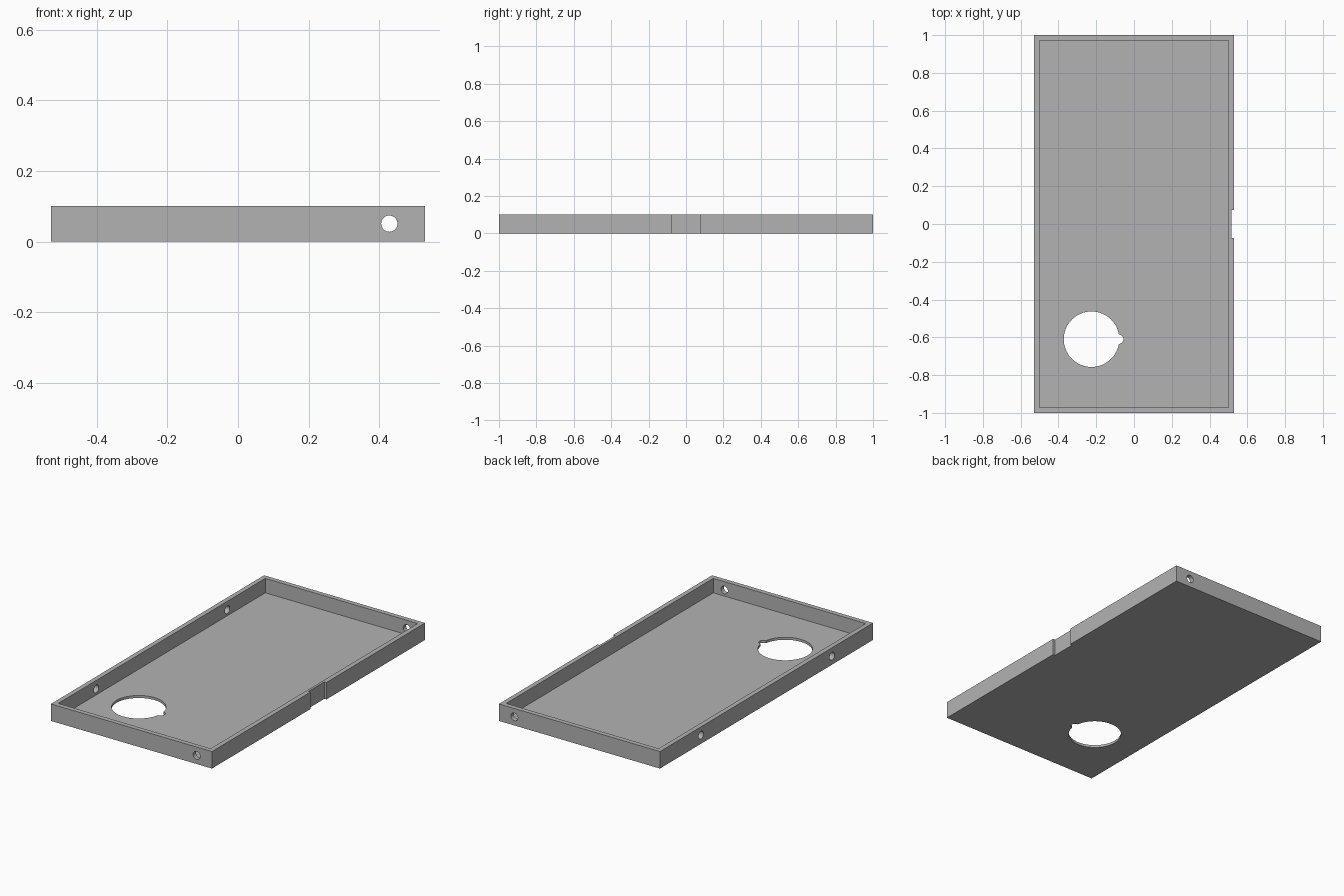
import bpy
from math import pi

default = bpy.data.objects.get("Cube")
if default:
    bpy.data.objects.remove(default, do_unlink=True)

HALF_X, HALF_Y, HEIGHT = 0.529, 1.0, 0.101
WALL, FLOOR = 0.028, 0.015
HOLE_Z, HOLE_R = 0.051, 0.023

grey = bpy.data.materials.new("mid grey")
grey.use_nodes = True
grey.diffuse_color = (0.45, 0.45, 0.45, 1)
grey.node_tree.nodes["Principled BSDF"].inputs["Base Color"].default_value = grey.diffuse_color


def box(name, low, high):
    centre = [(a + b) / 2 for a, b in zip(low, high)]
    bpy.ops.mesh.primitive_cube_add(size=1, location=centre)
    ob = bpy.context.object
    ob.name = name
    ob.scale = [b - a for a, b in zip(low, high)]
    bpy.ops.object.transform_apply(location=True, rotation=True, scale=True)
    return ob


def rod(name, centre, radius, length, rotation=(0, 0, 0), sides=32):
    bpy.ops.mesh.primitive_cylinder_add(vertices=sides, radius=radius, depth=length,
                                        location=centre, rotation=rotation)
    ob = bpy.context.object
    ob.name = name
    bpy.ops.object.transform_apply(location=True, rotation=True, scale=True)
    return ob


def cut(target, cutter):
    cutter.hide_render = True
    mod = target.modifiers.new(cutter.name, 'BOOLEAN')
    mod.operation = 'DIFFERENCE'
    mod.solver = 'EXACT'
    mod.object = cutter
    bpy.context.view_layer.objects.active = target
    bpy.ops.object.modifier_apply(modifier=mod.name)
    bpy.data.objects.remove(cutter, do_unlink=True)


# Shallow open tray
tray = box("shallow_tray", (-HALF_X, -HALF_Y, 0), (HALF_X, HALF_Y, HEIGHT))
cut(tray, box("tray_cavity", (WALL - HALF_X, WALL - HALF_Y, FLOOR),
              (HALF_X - WALL, HALF_Y - WALL, HEIGHT + 0.1)))

# Round floor opening with a small keyed lobe
cut(tray, rod("floor_opening", (-0.225, -0.61, 0), 0.147, 0.1, sides=64))
cut(tray, rod("opening_lobe", (-0.081, -0.61, 0), 0.025, 0.1))

# Screw holes in both end walls and in one long wall
for y in (-HALF_Y, HALF_Y):
    cut(tray, rod("end_hole", (0.428, y, HOLE_Z), HOLE_R, 0.1, (pi / 2, 0, 0)))
for y in (-0.615, 0.615):
    cut(tray, rod("side_hole", (-HALF_X, y, HOLE_Z), HOLE_R, 0.1, (0, pi / 2, 0)))

# Shallow recess halfway along the other long wall
cut(tray, box("side_recess", (HALF_X - 0.014, -0.075, -0.1), (HALF_X + 0.1, 0.075, HEIGHT + 0.1)))

# Finish
tray.data.materials.clear()
tray.data.materials.append(grey)
for face in tray.data.polygons:
    face.material_index = 0
bpy.ops.object.select_all(action='DESELECT')
tray.select_set(True)
bpy.context.view_layer.objects.active = tray
bpy.ops.object.shade_smooth_by_angle(angle=pi / 6)
